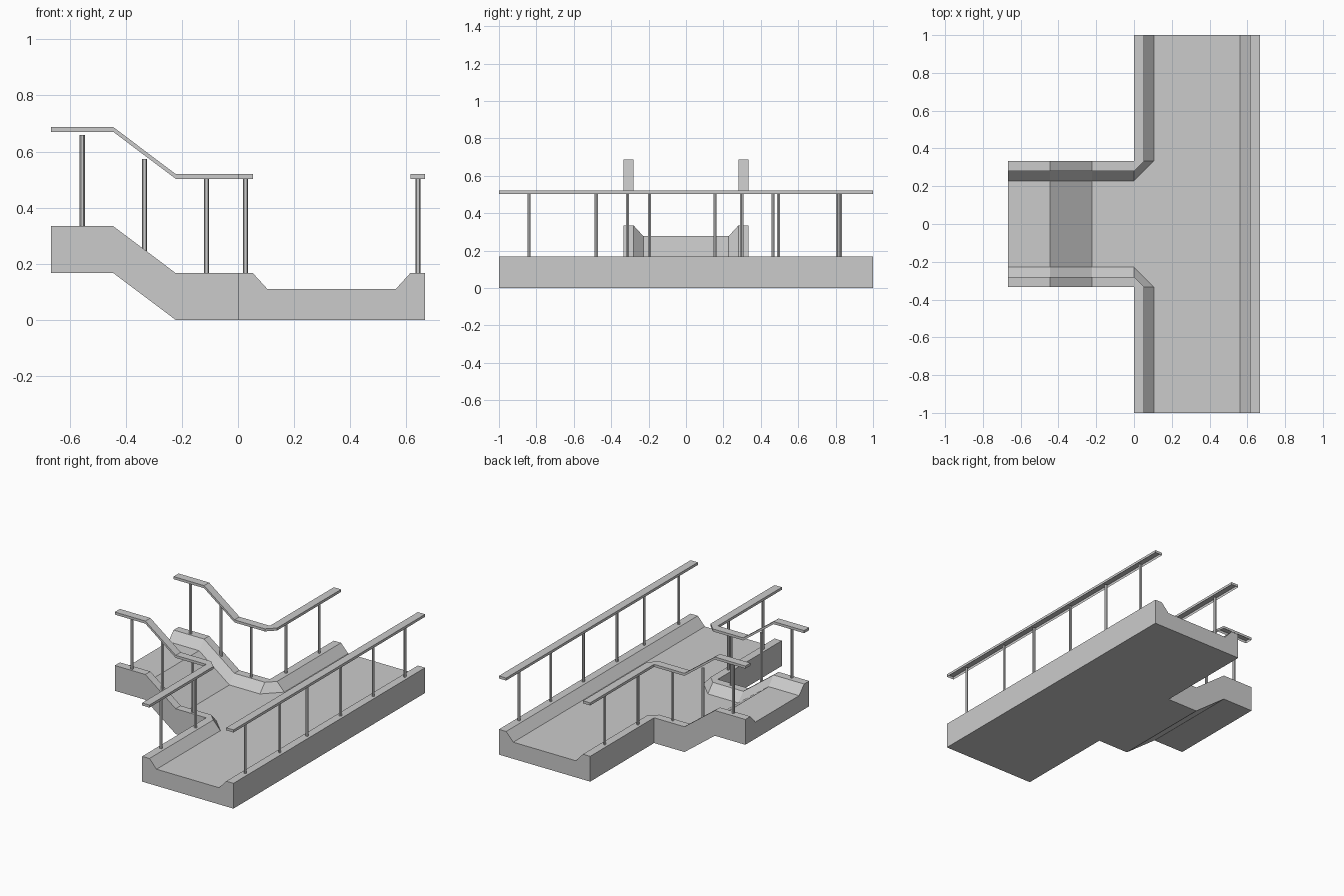
import bpy, bmesh

if "Cube" in bpy.data.objects:
    bpy.data.objects.remove(bpy.data.objects["Cube"])

L, W = 0.667, 0.333            # half length in x, half width of the branch
CURB, FLOOR = 0.167, 0.11      # curb and floor heights
TOP, SLOPE = 0.053, 0.105      # curb top width, distance to the slope foot
RAIL_LO, RAIL_HI = 0.503, 0.52

# Stations along the branch and round the corner: outer, mid, foot (x, y), rise
STATIONS = [((x, W), (x, W - TOP), (x, W - SLOPE), rise)
            for x, rise in ((-L, CURB), (-0.444, CURB), (-0.222, 0), (0, 0))]
STATIONS += [((0, y), (TOP, y), (SLOPE, y), 0) for y in (W, 1)]


def strip(bm, rows):
    """Skin quads between successive rows of points."""
    rows = [[bm.verts.new(p) for p in row] for row in rows]
    for a, b in zip(rows, rows[1:]):
        for i in range(len(a) - 1):
            bm.faces.new((a[i], a[i + 1], b[i + 1], b[i]))


def ngon(bm, pts):
    bm.faces.new([bm.verts.new(p) for p in pts])


def finish(bm, name, mirror=False):
    if mirror:
        geom = bm.verts[:] + bm.edges[:] + bm.faces[:]
        bmesh.ops.mirror(bm, geom=geom, axis='Y', merge_dist=0)
    bmesh.ops.remove_doubles(bm, verts=bm.verts[:], dist=0.0005)
    bmesh.ops.dissolve_degenerate(bm, edges=bm.edges[:], dist=0.0001)
    bmesh.ops.recalc_face_normals(bm, faces=bm.faces[:])
    me = bpy.data.meshes.new(name)
    bm.to_mesh(me)
    bm.free()
    ob = bpy.data.objects.new(name, me)
    bpy.context.collection.objects.link(ob)
    return ob


# Deck: half is built for +y, then mirrored
bm = bmesh.new()
strip(bm, [[(*o, r), (*o, CURB + r), (*m, CURB + r), (*f, FLOOR + r)]
           for o, m, f, r in STATIONS])
# branch floor and underside
strip(bm, [[(*f, FLOOR + r), (f[0], 0, FLOOR + r)] for o, m, f, r in STATIONS[:4]])
strip(bm, [[(*o, r), (o[0], 0, r)] for o, m, f, r in STATIONS[:4]])
# main floor and underside
foot = L - SLOPE
ngon(bm, [(x, y, FLOOR) for x, y in
          ((0, 0), (0, W - SLOPE), (SLOPE, W), (SLOPE, 1), (foot, 1), (foot, 0))])
ngon(bm, [(x, y, 0) for x, y in ((0, 0), (0, W), (0, 1), (L, 1), (L, 0))])
# straight curb on the far side
curb = [(foot, FLOOR), (L - TOP, CURB), (L, CURB), (L, 0)]
strip(bm, [[(x, y, z) for x, z in curb] for y in (0, 1)])
# end faces
ngon(bm, [(x, 1, z) for x, z in
          [(0, 0), (0, CURB), (TOP, CURB), (SLOPE, FLOOR)] + curb])
ngon(bm, [(-L, y, z + CURB) for y, z in
          ((0, 0), (W, 0), (W, CURB), (W - TOP, CURB), (W - SLOPE, FLOOR), (0, FLOOR))])
finish(bm, "walkway_deck", mirror=True)


# Handrails: thin channels, open underneath
def rail(name, pairs, side=1):
    bm = bmesh.new()
    rows = [[(a[0], side * a[1], RAIL_LO + r), (a[0], side * a[1], RAIL_HI + r),
             (b[0], side * b[1], RAIL_HI + r), (b[0], side * b[1], RAIL_LO + r)]
            for a, b, r in pairs]
    strip(bm, rows)
    ngon(bm, rows[0])
    ngon(bm, rows[-1])
    finish(bm, name)


corner = [(o, m, r) for o, m, f, r in STATIONS]
rail("corner_rail_back", corner)
rail("corner_rail_front", corner, -1)
rail("straight_rail", [((L, y), (L - TOP, y), 0) for y in (-1, 1)])


# Posts: slim hexagonal bars
def post(name, x, y, lo=CURB, hi=RAIL_LO):
    bpy.ops.mesh.primitive_cylinder_add(vertices=6, radius=0.0095, depth=hi - lo,
                                        location=(x, y, (lo + hi) / 2),
                                        rotation=(0, 0, 0.5236))
    bpy.context.object.name = name


for y in (-0.84, -0.48, -0.195, 0.155, 0.495, 0.825):
    post("straight_rail_post", L - TOP / 2 + 0.001, y)
for y in (-0.84, -0.48, 0.465, 0.81):
    post("corner_rail_post", TOP / 2, y)
for y in (-0.312, 0.298):
    for x, lo, hi in ((-0.555, 0.333, 0.66), (-0.333, 0.245, 0.573), (-0.112, CURB, RAIL_LO)):
        post("branch_rail_post", x, y, lo, hi)
